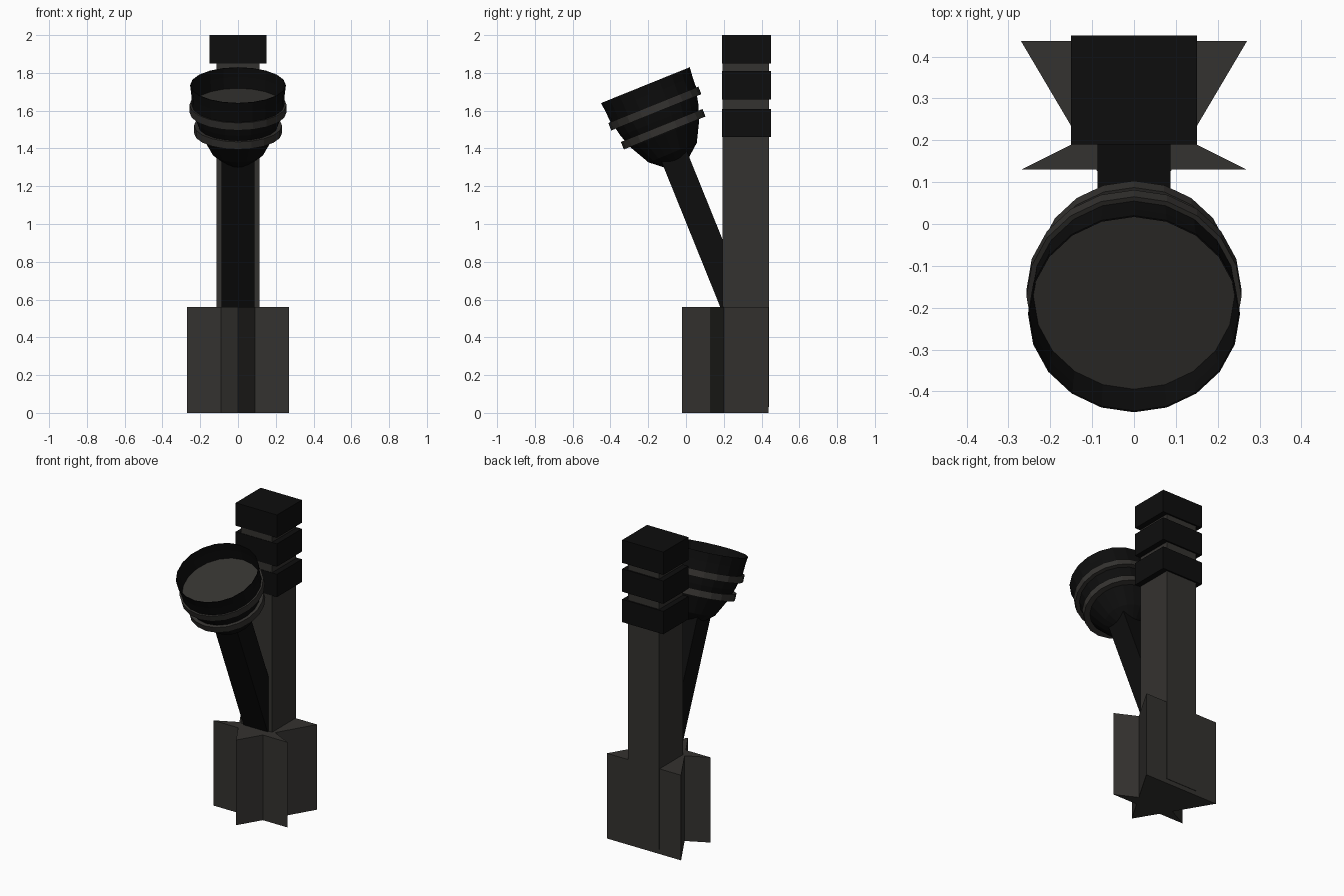
import bpy, bmesh, math
from mathutils import Matrix

if "Cube" in bpy.data.objects:
    bpy.data.objects.remove(bpy.data.objects["Cube"])

def material(name, rgb):
    m = bpy.data.materials.new(name)
    m.diffuse_color = (*rgb, 1)
    m.use_nodes = True
    m.node_tree.nodes["Principled BSDF"].inputs["Base Color"].default_value = m.diffuse_color
    return m

GREY = material("charcoal", (0.034, 0.032, 0.029))
BLACK = material("black", (0.004, 0.004, 0.004))

def finish(name, bm, mat, matrix=Matrix()):
    bmesh.ops.recalc_face_normals(bm, faces=bm.faces)
    me = bpy.data.meshes.new(name)
    bm.to_mesh(me)
    bm.free()
    ob = bpy.data.objects.new(name, me)
    ob.matrix_world = matrix
    me.materials.append(mat)
    bpy.context.collection.objects.link(ob)
    return ob

def box(name, lo, hi, mat, matrix=Matrix()):
    bm = bmesh.new()
    bmesh.ops.create_cube(bm, size=1)
    for v in bm.verts:
        v.co = [l + (c + 0.5) * (h - l) for c, l, h in zip(v.co, lo, hi)]
    return finish(name, bm, mat, matrix)

def lathe(name, profile, mat, matrix, closed=False, steps=20):
    """Spin (radius, height) points about local z; zero radius makes a pole."""
    bm = bmesh.new()
    vs = [bm.verts.new((0, -r, z)) for r, z in profile]
    es = [bm.edges.new(p) for p in zip(vs, vs[1:])]
    if closed:
        es.append(bm.edges.new((vs[-1], vs[0])))
    bmesh.ops.spin(bm, geom=vs + es, cent=(0, 0, 0), axis=(0, 0, 1),
                   angle=math.tau, steps=steps, use_duplicate=False)
    bmesh.ops.remove_doubles(bm, verts=bm.verts, dist=1e-4)
    return finish(name, bm, mat, matrix)

# Five-pointed star base
half = [(0, -0.02), (0.09, 0.13), (0.27, 0.13), (0.13, 0.2), (0.27, 0.437)]
outline = half + [(-x, y) for x, y in reversed(half[1:])]
bm = bmesh.new()
face = bm.faces.new([bm.verts.new((x, y, 0)) for x, y in outline])
ext = bmesh.ops.extrude_face_region(bm, geom=[face], use_keep_orig=True)
bmesh.ops.translate(bm, vec=(0, 0, 0.56),
                    verts=[g for g in ext["geom"] if isinstance(g, bmesh.types.BMVert)])
finish("star_base", bm, GREY)

# Upright post and its stacked collars
box("post", (-0.113, 0.193, 0.03), (0.113, 0.44, 1.9), GREY)
for i, (z0, z1) in enumerate([(1.46, 1.61), (1.66, 1.81), (1.85, 2.0)]):
    box(f"post_collar_{i + 1}", (-0.15, 0.19, z0), (0.15, 0.45, z1), BLACK)

# Leaning bowl on a shaft: local origin is the rim centre, local z the axis
tilt = Matrix.Translation((0, -0.215, 1.735)) @ Matrix.Rotation(math.radians(22), 4, 'X')
box("shaft", (-0.087, -0.0725, -1.27), (0.087, 0.0725, -0.4), BLACK, tilt)
lathe("bowl", [(0.244, -0.13), (0.25, 0), (0.2535, 0), (0.241, -0.113), (0.222, -0.2),
               (0.195, -0.278), (0.138, -0.385), (0.072, -0.44), (0, -0.455)], BLACK, tilt)
lathe("bowl_floor", [(0.244, -0.115), (0, -0.115)], GREY, tilt)
for name, r, inner, top in [("upper_bowl_ring", 0.257, 0.225, -0.112),
                            ("lower_bowl_ring", 0.233, 0.18, -0.23)]:
    lathe(name, [(r, top), (r, top - 0.043), (inner, top - 0.043), (inner, top - 0.006)],
          GREY, tilt, closed=True)
